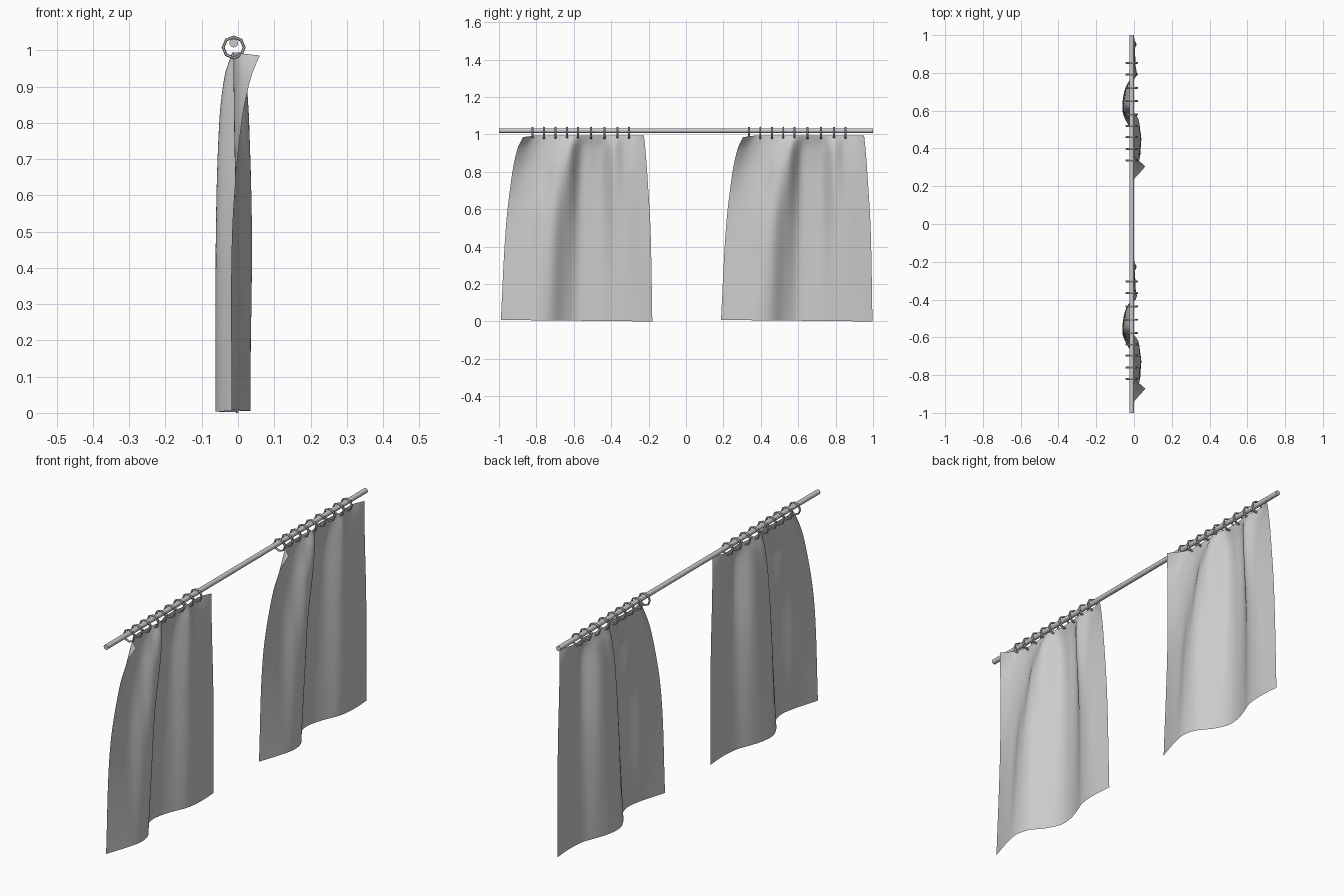
import bpy, bmesh, math
from mathutils import Matrix

if "Cube" in bpy.data.objects:
    bpy.data.objects.remove(bpy.data.objects["Cube"])

ROD_X = -0.012
TOP = 0.994


def new_object(name, bm, angle=40):
    mesh = bpy.data.meshes.new(name)
    bm.to_mesh(mesh)
    bm.free()
    ob = bpy.data.objects.new(name, mesh)
    bpy.context.collection.objects.link(ob)
    bpy.ops.object.select_all(action='DESELECT')
    ob.select_set(True)
    bpy.context.view_layer.objects.active = ob
    bpy.ops.object.shade_smooth_by_angle(angle=math.radians(angle))
    return ob


def spline(ts, vs, t):
    """Smooth curve through the points (ts, vs)."""
    n = len(ts)
    i = max(k for k in range(n - 1) if k == 0 or ts[k] <= t)

    def slope(k):
        a, b = max(k - 1, 0), min(k + 1, n - 1)
        return (vs[b] - vs[a]) / (ts[b] - ts[a])
    h = ts[i + 1] - ts[i]
    s = (t - ts[i]) / h
    return ((2*s**3 - 3*s**2 + 1) * vs[i] + (s**3 - 2*s**2 + s) * h * slope(i)
            + (3*s**2 - 2*s**3) * vs[i + 1] + (s**3 - s**2) * h * slope(i + 1))


# Fold profiles: height -> (y start, y end, depth of the folds across the width)
LEVELS = {
    0.0: (-.99, -.18, [-.018, .004, .024, .035, .02, -.03, -.06, -.057, -.037, -.01, 0, 0, -.005]),
    0.5: (-.963, -.19, [-.016, -.006, .004, .03, .036, -.008, -.056, -.058, -.042, -.002, .008, .003, 0]),
    0.8: (-.928, -.208, [.01, -.008, -.01, 0, .029, .02, -.045, -.049, -.038, .012, .005, .005, .005]),
    0.93: (-.9, -.218, [.036, .002, -.012, -.008, .006, .02, -.032, -.034, -.026, .012, -.004, 0, .01]),
    TOP: (-.872, -.225, [.06, .004, -.012, -.01, -.008, 0, -.014, -.016, -.012, -.004, -.01, -.008, .015]),
}
ZS = list(LEVELS)
US = [i / 12 for i in range(13)]


def curtain(name, offset, nu=72, nv=48):
    bm = bmesh.new()
    rows = []
    for j in range(nv + 1):
        v = j / nv
        z = TOP * (1 - (1 - v) ** 1.5)            # denser rows near the top
        y0 = spline(ZS, [LEVELS[k][0] for k in ZS], z)
        y1 = spline(ZS, [LEVELS[k][1] for k in ZS], z)
        xs = [spline(ZS, [LEVELS[k][2][i] for k in ZS], z) for i in range(13)]
        row = []
        for i in range(nu + 1):
            u = i / nu
            lift = 0.008 * (1 - u) * (1 - z)      # hem rises slightly at one side
            droop = -0.009 * z**8 * max(0, 1 - u * 10)
            row.append(bm.verts.new((spline(US, xs, u), y0 + (y1 - y0) * u + offset,
                                     z + lift + droop)))
        rows.append(row)
    for a, b in zip(rows, rows[1:]):
        for i in range(nu):
            bm.faces.new((a[i], a[i + 1], b[i + 1], b[i]))
    return new_object(name, bm, 60)


def ring(name, y, sides=8, tube=6, major=0.029, minor=0.0042, width=0.006):
    bm = bmesh.new()
    loops = []
    for i in range(sides):
        a = 2 * math.pi * i / sides
        loop = []
        for k in range(tube):
            b = 2 * math.pi * k / tube
            r = major + minor * math.cos(b)
            loop.append(bm.verts.new((ROD_X + r * math.cos(a), y + width * math.sin(b),
                                      1.008 + r * math.sin(a))))
        loops.append(loop)
    for i in range(sides):
        p, q = loops[i], loops[(i + 1) % sides]
        for k in range(tube):
            m = (k + 1) % tube
            bm.faces.new((p[k], p[m], q[m], q[k]))
    bmesh.ops.recalc_face_normals(bm, faces=bm.faces)
    return new_object(name, bm, 40)


# Curtain rod
bm = bmesh.new()
bmesh.ops.create_cone(bm, cap_ends=True, segments=12, radius1=0.012, radius2=0.012, depth=2,
                      matrix=Matrix.Translation((ROD_X, 0, 1.02)) @ Matrix.Rotation(math.pi / 2, 4, 'X'))
new_object("curtain_rod", bm)

# Two matching curtains, each hung on nine rings
RING_Y = [-.82, -.76, -.697, -.637, -.577, -.507, -.436, -.366, -.304]
for side, cloth_shift, ring_shift in (("left", 0, 0), ("right", 1.177, 1.157)):
    curtain("curtain_" + side, cloth_shift)
    for n, y in enumerate(RING_Y):
        ring(f"ring_{side}_{n + 1}", y + ring_shift)
